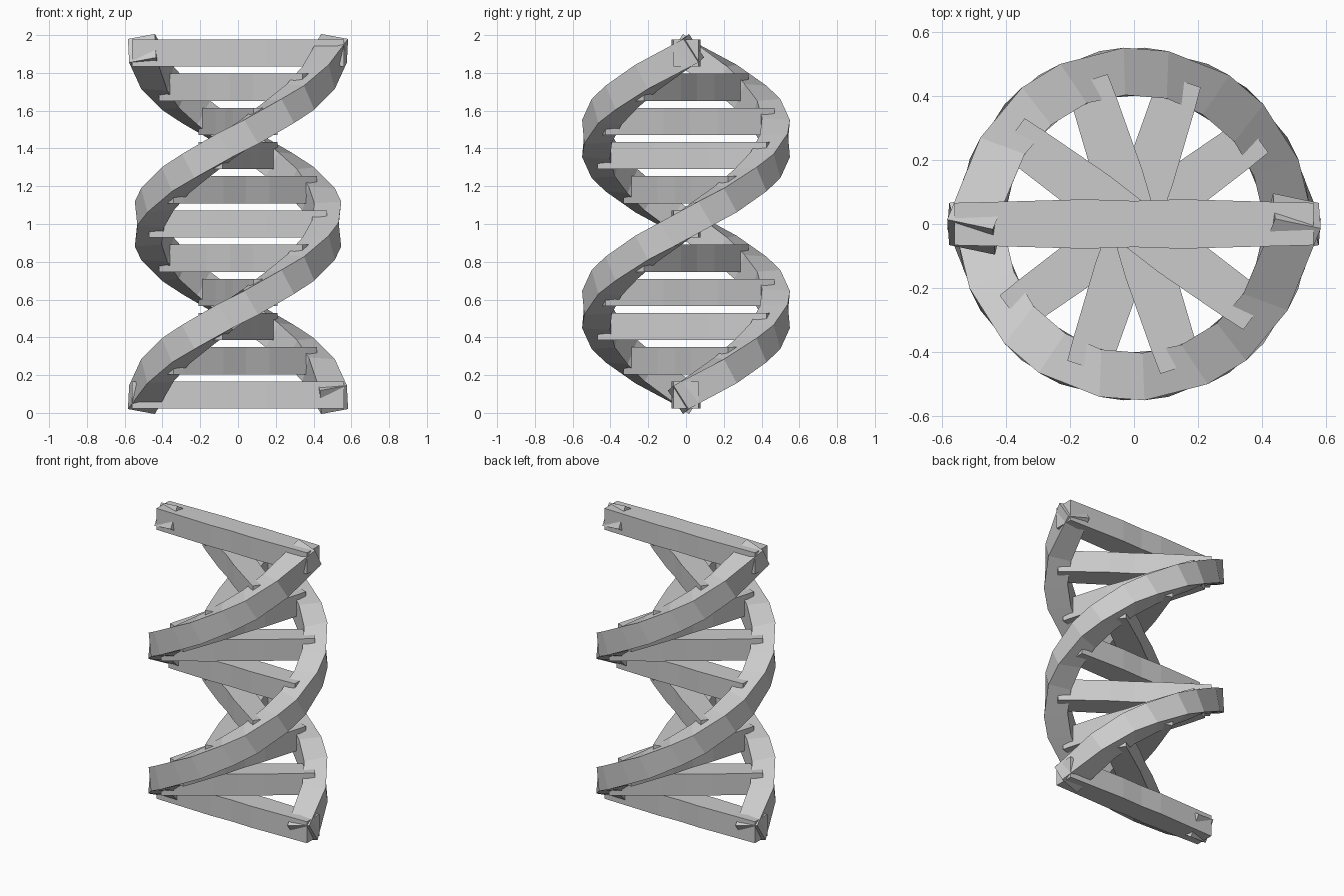
import bpy, bmesh, math
from mathutils import Vector

if "Cube" in bpy.data.objects:
    bpy.data.objects.remove(bpy.data.objects["Cube"])

RUNGS = 11
STEP = math.radians(36)
Z0, DZ = 0.095, 0.181
R, H = 0.495, 0.074      # strand radius, half thickness of the bars
UP = Vector((0, 0, 1))


def node(k, phase):
    a = k * STEP + phase
    return Vector((R * math.cos(a), R * math.sin(a), Z0 + k * DZ))


def loft(name, rings):
    """Skin a list of four-point rings into a closed square bar."""
    bm = bmesh.new()
    rows = [[bm.verts.new(p) for p in ring] for ring in rings]
    for a, b in zip(rows, rows[1:]):
        for i in range(4):
            j = (i + 1) % 4
            bm.faces.new((a[i], a[j], b[j], b[i]))
    bm.faces.new(rows[0])
    bm.faces.new(rows[-1])
    bmesh.ops.recalc_face_normals(bm, faces=bm.faces)
    me = bpy.data.meshes.new(name)
    bm.to_mesh(me)
    bm.free()
    ob = bpy.data.objects.new(name, me)
    bpy.context.collection.objects.link(ob)
    return ob


def square(c, u, v, hu=H, hv=H):
    return [c + u * hu * su + v * hv * sv
            for su, sv in ((1, 1), (-1, 1), (-1, -1), (1, -1))]


# two helical strands, with a ring on either side of every rung joint
def strand(name, phase):
    rings = []
    for k in range(RUNGS - 1):
        a, b = node(k, phase), node(k + 1, phase)
        t = (b - a).normalized()
        first = -0.05 / (b - a).length if k == 0 else 0.28
        last = 1 - first if k == 0 else 0.72
        if k == 0:
            last = 0.72
        if k == RUNGS - 2:
            last = 1 + 0.05 / (b - a).length
        for f in (first, last):
            c = a.lerp(b, f)
            out = Vector((c.x, c.y, 0)).normalized()
            out = (out - t * out.dot(t)).normalized()
            rings.append(square(c, out, t.cross(out)))
    return loft(name, rings)


strand("strand_a", 0)
strand("strand_b", math.pi)

# cross rungs, slightly waisted between centre and ends
for k in range(RUNGS):
    a = k * STEP
    d = Vector((math.cos(a), math.sin(a), 0))
    side = UP.cross(d)
    end = 0.56 if k in (0, RUNGS - 1) else 0.47
    c = UP * (Z0 + k * DZ)
    stations = [(-end, 0.066), (-0.4, 0.07), (-0.15, 0.077), (0, 0.072),
                (0.15, 0.077), (0.4, 0.07), (end, 0.066)]
    loft(f"rung_{k + 1}", [square(c + d * x, side, UP, w, 0.072)
                           for x, w in stations])
